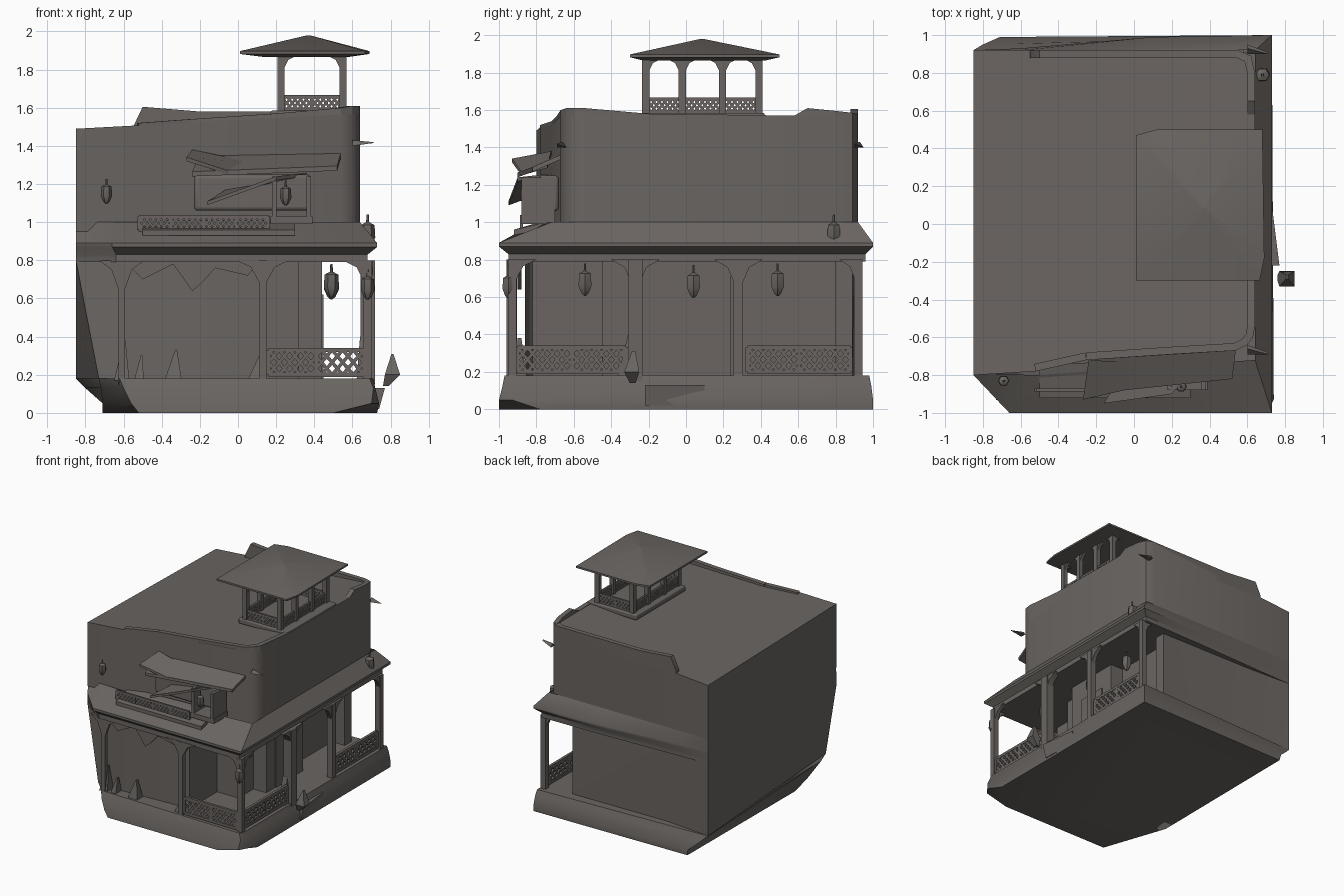
import bpy, bmesh, math
from mathutils import Vector

if "Cube" in bpy.data.objects:
    bpy.data.objects.remove(bpy.data.objects["Cube"])

mat = bpy.data.materials.new("weathered_brown_grey")
mat.diffuse_color = (0.145, 0.131, 0.121, 1)
mat.use_nodes = True
mat.node_tree.nodes["Principled BSDF"].inputs["Base Color"].default_value = mat.diffuse_color


def finish(name, bm, bevel=0.0, angle=40, recalc=True):
    if recalc:
        bmesh.ops.recalc_face_normals(bm, faces=bm.faces)
    me = bpy.data.meshes.new(name)
    bm.to_mesh(me)
    bm.free()
    ob = bpy.data.objects.new(name, me)
    bpy.context.collection.objects.link(ob)
    me.materials.append(mat)
    if bevel:
        m = ob.modifiers.new("soft_edges", 'BEVEL')
        m.width, m.segments, m.limit_method = bevel, 3, 'ANGLE'
    bpy.ops.object.select_all(action='DESELECT')
    ob.select_set(True)
    bpy.context.view_layer.objects.active = ob
    bpy.ops.object.shade_smooth_by_angle(angle=math.radians(angle))
    return ob


def loft_into(bm, rings, bottom=True, top=True):
    vs = [[bm.verts.new(p) for p in r] for r in rings]
    n = len(vs[0])
    for a, b in zip(vs, vs[1:]):
        for i in range(n):
            j = (i + 1) % n
            bm.faces.new((a[i], a[j], b[j], b[i]))
    if bottom:
        bm.faces.new(vs[0][::-1])
    if top:
        bm.faces.new(vs[-1])


def loft(name, rings, bevel=0.0, angle=40, bottom=True, top=True):
    # counter-clockwise rings from bottom to top give outward faces when left open
    bm = bmesh.new()
    loft_into(bm, rings, bottom, top)
    return finish(name, bm, bevel, angle, bottom and top)


def ring(poly, z):
    return [(x, y, z) for x, y in poly]


def rect(x0, x1, y0, y1):
    return [(x0, y0), (x1, y0), (x1, y1), (x0, y1)]


def box(name, x0, x1, y0, y1, z0, z1, bevel=0.0):
    r = rect(x0, x1, y0, y1)
    return loft(name, [ring(r, z0), ring(r, z1)], bevel)


def sheet(name, poly, z, down=False):
    bm = bmesh.new()
    bm.faces.new([bm.verts.new((x, y, z)) for x, y in (poly[::-1] if down else poly)])
    return finish(name, bm, recalc=False)


def beam(bm, a, b, w):
    # square bar from a to b
    a, b = Vector(a), Vector(b)
    d = (b - a).normalized()
    ref = Vector((0, 0, 1)) if abs(d.z) < 0.95 else Vector((1, 0, 0))
    s = d.cross(ref).normalized()
    t = s.cross(d)
    sec = [(-1, -1), (1, -1), (1, 1), (-1, 1)]
    loft_into(bm, [[p + (s * u + t * v) * w / 2 for u, v in sec] for p in (a, b)])


def railing(name, p, q, z0, z1, panels, w=0.022):
    # framed panels filled with a crossed lattice
    bm = bmesh.new()
    p, q = Vector((*p, 0)), Vector((*q, 0))
    Z = Vector((0, 0, 1))
    for z in (z0, z1):
        beam(bm, p + Z * z, q + Z * z, w)
    for i in range(panels + 1):
        c = p.lerp(q, i / panels)
        beam(bm, c + Z * z0, c + Z * z1, w)
    cells = max(2, round((q - p).length / ((z1 - z0) * 0.42)))
    zm = (z0 + z1) / 2
    for i in range(cells):
        a, b = p.lerp(q, i / cells), p.lerp(q, (i + 1) / cells)
        for lo, hi in ((z0, zm), (zm, z1)):
            beam(bm, a + Z * lo, b + Z * hi, w * .8)
            beam(bm, a + Z * hi, b + Z * lo, w * .8)
    return finish(name, bm)


def post(name, x, y, z0, z1, w, dirs, reach=0.1, drop=0.12):
    # post with curved brackets under the beam
    bm = bmesh.new()
    beam(bm, (x, y, z0), (x, y, z1), w)
    for dx, dy in dirs:
        prof = [(0, 0), (reach, 0), (reach * .45, -drop * .3), (reach * .12, -drop)]
        px, py = -dy * w * .35, dx * w * .35
        loft_into(bm, [[(x + dx * u + s * px, y + dy * u + s * py, z1 + v) for u, v in prof]
                       for s in (-1, 1)])
    return finish(name, bm)


def lantern(name, x, y, z, s=1.0):
    bm = bmesh.new()
    prof = [(.006, .09), (.008, .05), (.036, .035), (.04, -.03), (.022, -.07), (.005, -.085)]
    loft_into(bm, [[(x + r * s * math.cos(k * math.pi / 3), y + r * s * math.sin(k * math.pi / 3),
                     z + h * s) for k in range(6)] for r, h in prof])
    return finish(name, bm)


# Base: bulging foot with cut front corners, leaning outward on the left
loft("base", [
    ring([(-.71, -.45), (-.52, -1), (.50, -1), (.73, -.78), (.73, 1), (-.70, .98)], 0),
    ring([(-.71, -.62), (-.56, -.99), (.70, -1), (.74, -.93), (.73, 1), (-.71, .99)], .05),
    ring([(-.72, -.78), (-.60, -.97), (.71, -.98), (.72, -.95), (.72, .99), (-.80, .95)], .13),
    ring([(-.73, -.83), (-.62, -.94), (.69, -.97), (.71, -.93), (.71, .98), (-.85, .92)], .18)],
    0, 50, top=False)
loft("side_step", [ring([(.7, -.22), (.74, -.22), (.72, .1), (.7, .1)], .02),
                   ring([(.7, -.22), (.77, -.22), (.73, .1), (.7, .1)], .13)])

# Ground floor walls, one stepped outline leaning in at the lower front left
steps = [(.12, -.82), (.12, -.45), (.32, -.45), (.32, -.25), (.44, -.25), (.44, .24),
         (.32, .24), (.32, .80), (.44, .80), (.44, .89)]
low = [(-.73, -.83), (-.6, -.86)] + steps + [(-.45, .88), (-.85, .92)]
high = [(-.85, -.80), (-.6, -.86)] + steps + [(-.45, .90), (-.85, .92)]
loft("ground_floor_walls", [ring(low, .18), ring(high, .80), ring(high, .86)], 0, 30,
     bottom=False, top=False)
sheet("porch_floor", [(-.73, -.83), (-.62, -.94), (.69, -.97), (.71, -.93), (.71, .98),
                      (-.85, .92), (-.45, .88)] + steps[::-1] + [(-.6, -.86)], .18)
box("side_door", .44, .448, -.13, .13, .18, .62)

# Porch roof, its ceiling and its sloped skirt
outer = [(-.85, -.8), (-.66, -1), (.73, -1), (.73, 1), (.1, .99), (-.60, .93), (-.85, .92)]
inset = [(-.85, -.8), (-.64, -.95), (.68, -.95), (.68, .96), (.1, .95), (-.60, .925), (-.85, .92)]
inner = [(-.85, -.79), (-.52, -.80), (.64, -.72), (.64, .92), (.1, .92), (-.60, .92), (-.85, .92)]
loft("porch_roof", [ring(inset, .79), ring(inset, .83), ring(outer, .87),
                    ring(outer, .89), ring(inner, 1.0)], 0, 35, bottom=False, top=False)
sheet("porch_ceiling", inset + [(-.45, .90)] + steps[::-1] + [(-.6, -.86)], .79, down=True)

# Upper storey with a gently sloping roof, lowest at the back left
wall = [(-.85, -.80), (-.52, -.78), (-.25, -.72), (.54, -.67), (.60, -.64), (.63, -.60),
        (.64, -.54), (.64, .80), (.62, .89), (.55, .92), (-.85, .92)]
loft("upper_storey", [ring(wall, .95), [(x, y, 1.49 + (x + .85) * .054 - (.035 if x < 0 < y else 0))
                                        for x, y in wall]], 0, 50, bottom=False)


def parapet(name, pts, t):
    # uneven wall rim: points (x, y, top)
    bm = bmesh.new()
    for (x0, y0, a), (x1, y1, b) in zip(pts, pts[1:]):
        d = Vector((y0 - y1, x1 - x0)).normalized() * t
        quad = [(x0, y0), (x1, y1), (x1 + d.x, y1 + d.y), (x0 + d.x, y0 + d.y)]
        loft_into(bm, [ring(quad, 1.47), [(*q, h) for q, h in zip(quad, (a, b, b, a))]], False)
    return finish(name, bm)


parapet("front_parapet", [(-.52, -.78, 1.52), (-.25, -.72, 1.54), (.2, -.69, 1.57), (.54, -.67, 1.60),
                          (.60, -.64, 1.61), (.63, -.60, 1.61), (.64, -.54, 1.61)], .04)
parapet("right_parapet", [(.64, -.54, 1.61), (.64, -.2, 1.58), (.64, .58, 1.57), (.64, .65, 1.61),
                          (.64, .80, 1.595), (.62, .89, 1.585), (.55, .92, 1.58)], .04)
parapet("back_parapet", [(.55, .92, 1.58), (.15, .92, 1.58), (-.2, .92, 1.58),
                         (-.50, .92, 1.605), (-.55, .92, 1.5)], .04)
for i, y in enumerate((-.69, .90)):
    loft(f"wall_spike_{i}", [[(.60, y, 1.40), (.60, y + .05, 1.40), (.60, y + .03, 1.43)],
                             [(.71, y, 1.415), (.71, y + .01, 1.415), (.71, y, 1.42)]])

# Porch posts, railings and lanterns
X, Y = (1, 0), (0, 1)
nX, nY = (-1, 0), (0, -1)
post("front_left_post", -.61, -.92, .15, .8, .035, [X, nX], .12, .16)
post("front_middle_post", .13, -.94, .15, .8, .04, [X, nX], .14, .12)
post("front_corner_post", .68, -.93, .15, .8, .045, [nX, Y], .13, .12)
post("side_post_front", .68, -.27, .15, .8, .075, [Y, nY], .13, .14)
post("side_post_back", .68, .28, .15, .8, .05, [Y, nY], .13, .14)
post("back_corner_post", .68, .92, .15, .8, .045, [nX, nY], .1, .12)
railing("front_railing", (.16, -.94), (.66, -.94), .2, .33, 2)
railing("side_railing_front", (.68, -.90), (.68, -.32), .2, .33, 2)
railing("side_railing_back", (.68, .33), (.68, .88), .2, .33, 2)
for i, (y, h) in enumerate(((-.54, .69), (.04, .68), (.49, .69))):
    lantern(f"porch_lantern_{i}", .49, y, h)
lantern("corner_lantern", .68, -.95, .67, .9)
lantern("upper_wall_lantern", -.69, -.83, 1.16, .75)
lantern("window_lantern", .25, -.86, 1.15, .75)
lantern("ledge_lantern", .68, .79, .95, 1.0)
loft("loose_lantern", [ring(rect(.76, .79, -.30, -.27), .14), ring(rect(.77, .85, -.33, -.25), .2),
                       ring(rect(.805, .815, -.29, -.27), .31)])

# Pointed clutter along the ground floor front and a drape above it
for i, (x, w, h) in enumerate(((-.61, .08, .2), (-.52, .05, .12), (-.34, .09, .15), (.1, .1, .12))):
    loft(f"front_plant_{i}", [ring(rect(x - w / 2, x + w / 2, -.93, -.85), .17),
                              ring(rect(x + .01, x + .02, -.9, -.88), .18 + h)])
loft("front_drape", [[(x, y, z) for x, z in
                      ((-.6, .8), (-.5, .7), (-.34, .78), (-.24, .64), (-.19, .68), (-.12, .76),
                       (.05, .72), (.12, .8))] for y in (-.90, -.88)])
loft("side_clutter", [ring(rect(.62, .69, -.37, -.28), .15), ring(rect(.64, .68, -.31, -.28), .4)])

# Upper front balcony, window bay and broken awning
box("window_bay", -.23, .38, -.79, -.68, 1.06, 1.25, .02)
for i, x in enumerate((.19, .37)):
    box(f"window_frame_{i}", x - .012, x + .012, -.88, -.7, 1.0, 1.24)
box("window_sill", .17, .39, -.88, -.7, .99, 1.03)
railing("balcony_railing", (-.52, -.88), (.16, -.88), .96, 1.03, 4, .016)


def slab(name, pts, t):
    loft(name, [pts, [(x, y, z + t) for x, y, z in pts]])


slab("awning_main", [(-.24, -.9, 1.24), (.52, -.82, 1.27), (.54, -.66, 1.34), (-.2, -.7, 1.33)], .025)
slab("awning_torn_left", [(-.27, -.93, 1.32), (-.05, -.88, 1.25), (.1, -.74, 1.29), (-.24, -.72, 1.36)], .02)
slab("awning_torn_low", [(-.16, -.95, 1.09), (.2, -.9, 1.22), (.36, -.72, 1.24), (-.05, -.76, 1.16)], .02)
slab("balcony_floor", [(-.5, -.92, .93), (.3, -.92, .93), (.3, -.7, .98), (-.5, -.75, .98)], .03)

# Rooftop lookout
cx, cy = .37, .085
box("lookout_floor", .17, .63, -.24, .42, 1.54, 1.585, .01)
xs, ys = (.225, .55), (-.215, -.02, .195, .39)
for i, x in enumerate(xs):
    side = X if i == 0 else nX
    for j, y in enumerate(ys):
        d = [k for k, ok in ((Y, j < 3), (nY, j > 0), (side, j in (0, 3))) if ok]
        post(f"lookout_post_{i}_{j}", x, y, 1.57, 1.875, .038, d, .085, .08)
    railing(f"lookout_side_railing_{i}", (x, ys[0]), (x, ys[-1]), 1.59, 1.66, 3, .016)
for j, y in enumerate((ys[0], ys[-1])):
    railing(f"lookout_end_railing_{j}", (xs[0], y), (xs[1], y), 1.59, 1.66, 2, .016)
eave = [(.01, -.3), (.665, -.3), (.69, -.18), (.68, .5), (.12, .5), (.01, .47)]


def scaled(fx, fy):
    return [(cx + (x - cx) * fx, cy + (y - cy) * fy) for x, y in eave]


loft("lookout_roof", [ring(scaled(.62, .82), 1.865), ring(eave, 1.882), ring(eave, 1.897),
                      ring(scaled(.02, .02), 1.98)], 0, 20)
